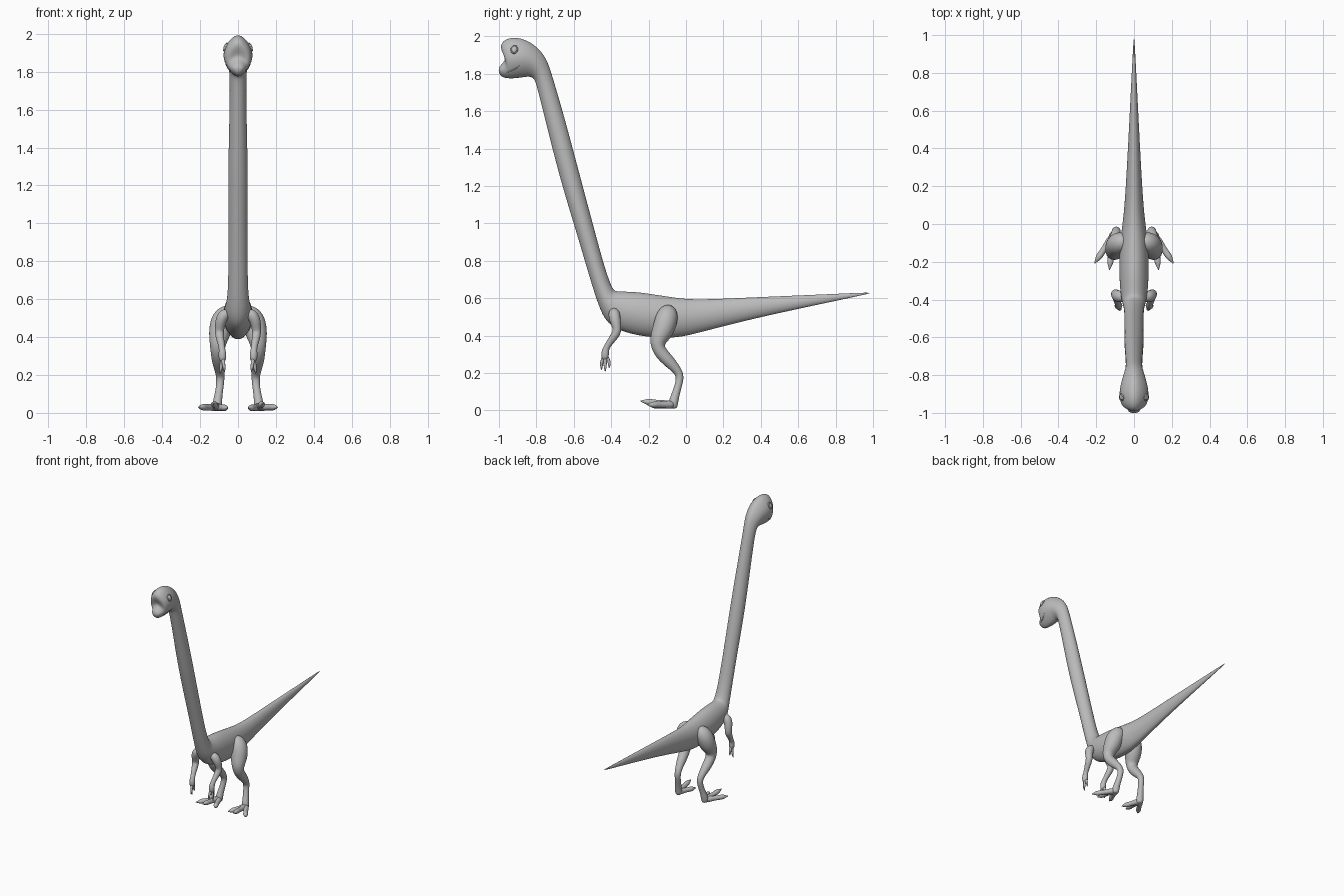
import bpy
import bmesh
import math
from mathutils import Vector

default_cube = bpy.data.objects.get("Cube")
if default_cube:
    bpy.data.objects.remove(default_cube, do_unlink=True)

# One matte grey for the whole animal
skin = bpy.data.materials.new("plain grey skin")
skin.use_nodes = True
grey = (0.5, 0.5, 0.5, 1.0)
skin.diffuse_color = grey
skin.node_tree.nodes["Principled BSDF"].inputs["Base Color"].default_value = grey

SIDES = 16


def add_rings(bm, rings):
    """Skin a list of point rings into a closed tube."""
    loops = [[bm.verts.new(point) for point in ring] for ring in rings]
    for first, second in zip(loops, loops[1:]):
        count = len(first)
        for i in range(count):
            j = (i + 1) % count
            bm.faces.new((first[i], first[j], second[j], second[i]))
    bm.faces.new(list(reversed(loops[0])))
    bm.faces.new(loops[-1])


def add_limb(bm, path, sides=10):
    """Round tube through (x, y, z, radius) stations."""
    centres = [Vector(station[:3]) for station in path]
    rings = []
    for i, (centre, station) in enumerate(zip(centres, path)):
        before = centres[max(i - 1, 0)]
        after = centres[min(i + 1, len(centres) - 1)]
        tangent = (after - before).normalized()
        side = Vector((1, 0, 0))
        side = (side - tangent * side.dot(tangent)).normalized()
        up = tangent.cross(side)
        ring = []
        for k in range(sides):
            angle = math.tau * k / sides
            ring.append(centre + (side * math.cos(angle) + up * math.sin(angle)) * station[3])
        rings.append(ring)
    add_rings(bm, rings)


def make_object(name, bm, mirrored=False, levels=2):
    """Turn a bmesh into a smooth, optionally mirrored object."""
    bmesh.ops.recalc_face_normals(bm, faces=bm.faces[:])
    for face in bm.faces:
        face.smooth = True
    mesh = bpy.data.meshes.new(name)
    bm.to_mesh(mesh)
    bm.free()
    mesh.materials.append(skin)
    obj = bpy.data.objects.new(name, mesh)
    bpy.context.scene.collection.objects.link(obj)
    if mirrored:
        mirror = obj.modifiers.new("left and right", 'MIRROR')
        mirror.use_mirror_merge = False
    if levels:
        smooth = obj.modifiers.new("smooth", 'SUBSURF')
        smooth.levels = smooth.render_levels = levels
    return obj


# Head, neck, trunk and tail: (underside y, z, back y, z, half width)
head_rows = [
    (-1.0, 1.80, -1.005, 1.835, .026),
    (-.98, 1.777, -.962, 1.872, .042),
    (-.94, 1.773, -.972, 1.90, .054),
    (-.91, 1.774, -1.0, 1.95, .068),
    (-.88, 1.777, -.97, 1.988, .079),
    (-.85, 1.782, -.91, 2.0, .08),
    (-.83, 1.782, -.83, 1.975, .068),
    (-.81, 1.77, -.75, 1.9, .052),
]
trunk_rows = [
    (-.80, 1.74, -.717, 1.8, .043),
    (-.745, 1.52, -.644, 1.55, .047),
    (-.674, 1.235, -.57, 1.27, .054),
    (-.583, .94, -.49, .97, .051),
    (-.513, .70, -.428, .74, .052),
    (-.475, .58, -.39, .645, .057),
    (-.44, .49, -.375, .638, .066),
    (-.39, .44, -.33, .637, .074),
    (-.30, .406, -.26, .636, .08),
    (-.18, .386, -.15, .619, .08),
    (-.05, .384, -.04, .602, .07),
    (.06, .411, .06, .592, .053),
    (.34, .485, .34, .605, .036),
    (.65, .553, .65, .617, .02),
    (1.0, .628, 1.0, .632, .002),
]


def body_ring(row, pinch):
    low = Vector((0, row[0], row[1]))
    high = Vector((0, row[2], row[3]))
    ring = []
    for k in range(SIDES):
        angle = math.tau * k / SIDES
        rise = math.cos(angle)
        point = low.lerp(high, (1 + rise) / 2)
        point.x = row[4] * math.sin(angle) * (1 - pinch * rise * rise)
        ring.append(point)
    return ring


bm = bmesh.new()
add_rings(bm, [body_ring(r, .3) for r in head_rows] + [body_ring(r, .1) for r in trunk_rows])
body = make_object("head_neck_body_tail", bm)

# Legs: thigh, shin and upright foot bone, then three clawed toes
bm = bmesh.new()
add_limb(bm, [
    (.03, -.09, .545, .03),
    (.06, -.095, .525, .056),
    (.085, -.105, .485, .066),
    (.097, -.125, .42, .062),
    (.107, -.155, .365, .045),
    (.108, -.145, .32, .038),
    (.104, -.10, .27, .036),
    (.096, -.05, .22, .026),
    (.092, -.028, .18, .023),
    (.098, -.045, .12, .02),
    (.108, -.062, .065, .025),
    (.11, -.07, .03, .028),
    (.11, -.07, .008, .02),
])
heel = Vector((.112, -.065, .03))
toe_tips = [(.055, -.2, .025), (.13, -.245, .05), (.21, -.21, .03)]
toe_shape = [(0, .026), (.3, .02), (.55, .017), (.72, .02), (.84, .014), (.9, .008), (1, .002)]
for tip in toe_tips:
    stations = [(*heel.lerp(Vector(tip), t), radius) for t, radius in toe_shape]
    add_limb(bm, stations, sides=8)
make_object("legs", bm, mirrored=True)

# Arms: shoulder to wrist, then slim fingers
bm = bmesh.new()
add_limb(bm, [
    (.045, -.385, .535, .02),
    (.075, -.385, .52, .034),
    (.092, -.38, .485, .032),
    (.098, -.368, .44, .025),
    (.098, -.37, .415, .025),
    (.092, -.395, .38, .021),
    (.084, -.425, .34, .016),
    (.082, -.433, .31, .023),
    (.082, -.433, .28, .02),
    (.082, -.433, .27, .01),
])
wrist = Vector((.082, -.433, .3))
finger_tips = [(.07, -.452, .215), (.094, -.432, .205), (.082, -.41, .225)]
for tip in finger_tips:
    end = Vector(tip)
    knuckle = wrist.lerp(end, .5) + Vector((0, (end.y - wrist.y) * .5, 0))
    add_limb(bm, [(*wrist, .011), (*knuckle, .01), (*knuckle.lerp(end, .5), .008), (*end, .002)], sides=8)
make_object("arms", bm, mirrored=True)

# Eyes and mouth sit on the head surface
bpy.context.view_layer.update()
solid_body = body.evaluated_get(bpy.context.evaluated_depsgraph_get())


def on_head(y, z):
    hit, location, normal, index = solid_body.ray_cast(Vector((1, y, z)), Vector((-1, 0, 0)))
    return (location, normal) if hit else (Vector((.05, y, z)), Vector((1, 0, 0)))


# Eyeballs flattened against the face
centre, normal = on_head(-.918, 1.93)
turn = normal.to_track_quat('Z', 'Y').to_matrix().to_4x4()
bm = bmesh.new()
bmesh.ops.create_uvsphere(bm, u_segments=20, v_segments=12, radius=.018)
bmesh.ops.scale(bm, vec=(.85, 1.1, .55), verts=bm.verts[:])
bmesh.ops.transform(bm, matrix=turn, verts=bm.verts[:])
bmesh.ops.translate(bm, vec=centre, verts=bm.verts[:])
make_object("eyes", bm, mirrored=True, levels=0)

# Eyelid rims
bm = bmesh.new()
rim = []
for k in range(20):
    angle = math.tau * k / 20
    out = Vector((math.cos(angle) * .85, math.sin(angle) * 1.1, 0))
    ring = []
    for j in range(6):
        bend = math.tau * j / 6
        offset = out * (.02 + .004 * math.cos(bend)) + Vector((0, 0, .005 * math.sin(bend)))
        ring.append(bm.verts.new(centre + turn.to_3x3() @ offset))
    rim.append(ring)
for k, ring in enumerate(rim):
    following = rim[(k + 1) % len(rim)]
    for j in range(6):
        i = (j + 1) % 6
        bm.faces.new((ring[j], ring[i], following[i], following[j]))
make_object("eyelids", bm, mirrored=True, levels=0)

# Thin raised lip line curling up at the corner
bm = bmesh.new()
lip = []
for k in range(6):
    t = k / 5
    spot, normal = on_head(-.965 + .075 * t, 1.808 + .036 * t * t)
    lip.append((*spot, .001 + .003 * math.sin(math.pi * t)))
add_limb(bm, lip, sides=6)
make_object("mouth_line", bm, mirrored=True, levels=1)
